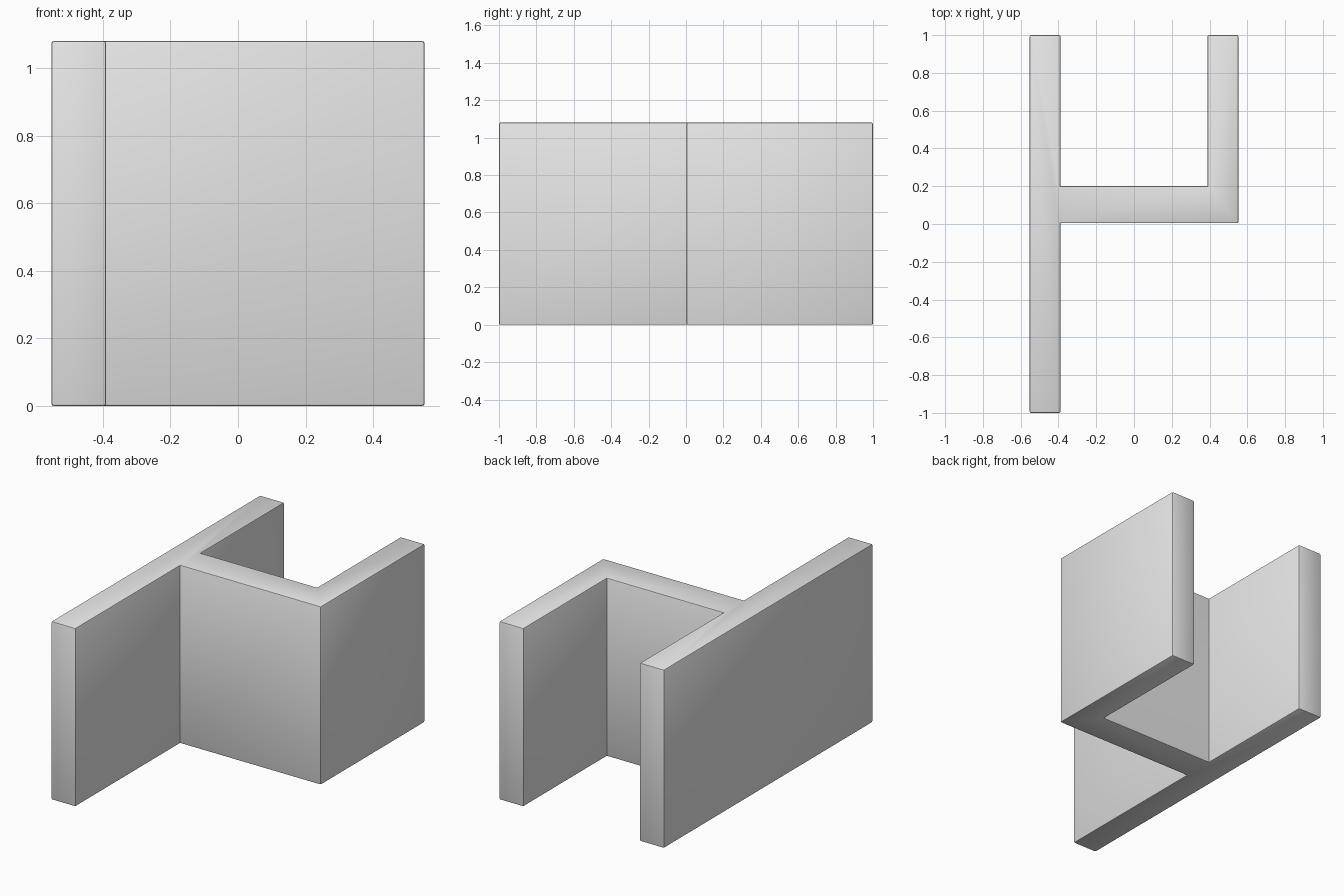
import bpy
import bmesh

cube = bpy.data.objects.get("Cube")
if cube:
    bpy.data.objects.remove(cube, do_unlink=True)

# Plain grey material
grey = bpy.data.materials.new("light_grey")
grey.use_nodes = True
colour = (0.8, 0.8, 0.8, 1)
grey.diffuse_color = colour
grey.node_tree.nodes["Principled BSDF"].inputs["Base Color"].default_value = colour

HEIGHT = 1.08
OUTER, INNER = 0.552, 0.39
BAR_FRONT, BAR_BACK = 0.004, 0.2

# Plan outline: long wall on the right, crossbar, short wall on the left
outline = [
    (-OUTER, -1), (-INNER, -1), (-INNER, BAR_FRONT), (OUTER, BAR_FRONT),
    (OUTER, 1), (INNER, 1), (INNER, BAR_BACK), (-INNER, BAR_BACK),
    (-INNER, 1), (-OUTER, 1),
]

# Extrude the outline to full height
bm = bmesh.new()
base = bm.faces.new([bm.verts.new((x, y, 0)) for x, y in outline])
top = bmesh.ops.extrude_face_region(bm, geom=[base], use_keep_orig=True)["geom"]
bmesh.ops.translate(bm, vec=(0, 0, HEIGHT),
                    verts=[v for v in top if isinstance(v, bmesh.types.BMVert)])
bmesh.ops.recalc_face_normals(bm, faces=bm.faces)

# Slightly softened outer edges, crisp inner corners
bm.normal_update()
convex = [e for e in bm.edges if e.is_convex]
bmesh.ops.bevel(bm, geom=convex, offset=0.007, segments=2, profile=0.5,
                affect='EDGES', clamp_overlap=True)
mesh = bpy.data.meshes.new("wall_bracket")
bm.to_mesh(mesh)
bm.free()
mesh.materials.append(grey)

bracket = bpy.data.objects.new("wall_bracket", mesh)
bpy.context.collection.objects.link(bracket)
bpy.ops.object.select_all(action='DESELECT')
bracket.select_set(True)
bpy.context.view_layer.objects.active = bracket
bpy.ops.object.shade_smooth_by_angle()
